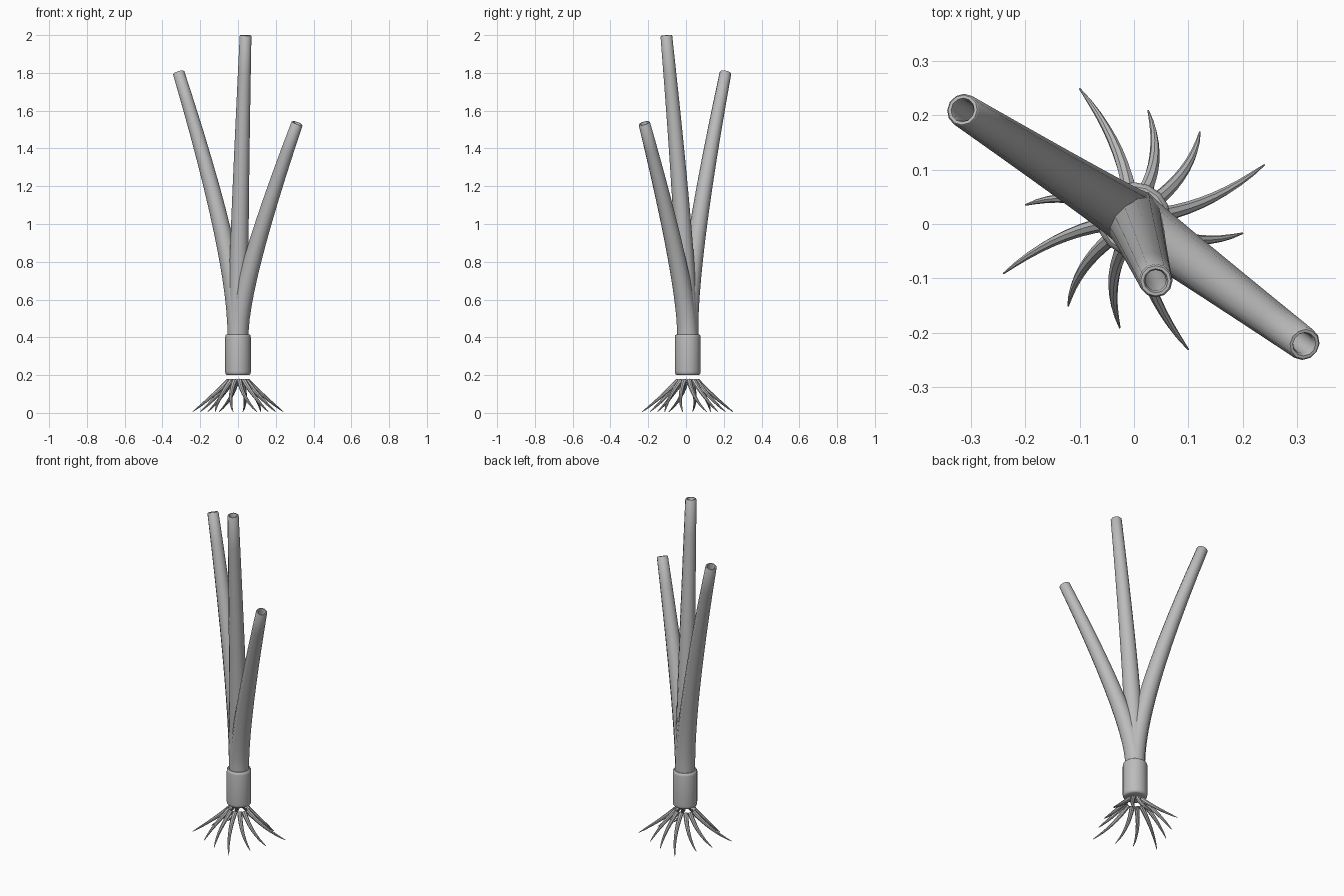
import bpy, bmesh, math
from mathutils import Vector, Matrix

if "Cube" in bpy.data.objects:
    bpy.data.objects.remove(bpy.data.objects["Cube"])

mat = bpy.data.materials.new("plain_grey")
mat.diffuse_color = (0.5, 0.5, 0.5, 1)
mat.use_nodes = True
mat.node_tree.nodes["Principled BSDF"].inputs["Base Color"].default_value = mat.diffuse_color
UP = Vector((0, 0, 1))
CENTRE = Vector((0, 0.009, 0))


def finish(name, bm, angle=40):
    bmesh.ops.recalc_face_normals(bm, faces=bm.faces)
    me = bpy.data.meshes.new(name)
    bm.to_mesh(me)
    bm.free()
    me.materials.append(mat)
    ob = bpy.data.objects.new(name, me)
    bpy.context.collection.objects.link(ob)
    bpy.ops.object.select_all(action='DESELECT')
    ob.select_set(True)
    bpy.context.view_layer.objects.active = ob
    bpy.ops.object.shade_smooth_by_angle(angle=math.radians(angle))
    return ob


def loft(name, rings, sides):
    """Skin a list of (centre, axis, radius) rings and cap both ends."""
    bm = bmesh.new()
    loops = []
    for c, axis, r in rings:
        axis = axis.normalized()
        u = Vector((0, 1, 0)).cross(axis).normalized()
        v = axis.cross(u)
        loops.append([bm.verts.new(c + r * (math.cos(a) * u + math.sin(a) * v))
                      for a in (2 * math.pi * i / sides for i in range(sides))])
    for a, b in zip(loops, loops[1:]):
        for i in range(sides):
            j = (i + 1) % sides
            bm.faces.new((a[i], a[j], b[j], b[i]))
    bm.faces.new(loops[0])
    bm.faces.new(loops[-1])
    return finish(name, bm)


def bend(p0, p1, p2, t):
    """Point and tangent on a quadratic curve."""
    return (p0 * (1 - t) ** 2 + p1 * 2 * t * (1 - t) + p2 * t * t,
            (p1 - p0) * (1 - t) + (p2 - p1) * t)


# Sleeve around the stalk, with rounded rims
sleeve = [(0.2, 0.056), (0.203, 0.063), (0.21, 0.067), (0.22, 0.068),
          (0.4, 0.068), (0.411, 0.066), (0.416, 0.06)]
loft("stalk_sleeve", [(CENTRE + UP * z, UP, r) for z, r in sleeve], 16)


# Hollow leaves: merged at the sleeve, bending outward, straight near the tip
def leaf(name, tip, bend_z, r0=0.056, r1=0.031):
    p0, p1, p2 = CENTRE + UP * 0.4, CENTRE + UP * bend_z, Vector(tip)
    n = 12
    outer, inner = [], []
    for i in range(n + 1):
        c, axis = bend(p0, p1, p2, i / n)
        r = r0 + (r1 - r0) * (c.z - p0.z) / (p2.z - p0.z)
        outer.append((c, axis, r))
        if n // 2 <= i < n:
            inner.insert(0, (c, axis, r * 0.62))
    end, axis = p2, (p2 - p1).normalized()
    rim = [(end + axis * 0.004, axis, r1 * 0.9), (end + axis * 0.004, axis, r1 * 0.72),
           (end - axis * 0.004, axis, r1 * 0.62)]
    loft(name, outer + rim + inner, 12)


leaf("left_leaf", (-0.314, 0.209, 1.8), 0.79)
leaf("right_leaf", (0.312, -0.22, 1.53), 0.66)
leaf("middle_leaf", (0.04, -0.104, 1.995), 0.8)

# Curved roots: three shapes (base, middle, tip), repeated by quarter turns
roots = [((0.049, 0.008), (0.146, 0.04), (0.24, 0.1)),
         ((0.038, 0.032), (0.094, 0.092), (0.121, 0.16)),
         ((0.018, 0.046), (0.038, 0.12), (0.026, 0.2))]
heights = (0.171, 0.082, 0.006)
for q in range(4):
    turn = Matrix.Rotation(q * math.pi / 2, 3, 'Z')
    for k, shape in enumerate(roots):
        p0, pm, p2 = [CENTRE + turn @ Vector((x, y, z))
                      for (x, y), z in zip(shape, heights)]
        p1 = 2 * pm - (p0 + p2) / 2
        rings = []
        for i in range(9):
            t = i / 8
            c, axis = bend(p0, p1, p2, t)
            rings.append((c, axis, 0.0125 * (1 - t) ** 0.7 + 0.0015))
        loft(f"root_{q * 3 + k + 1}", rings, 8)
